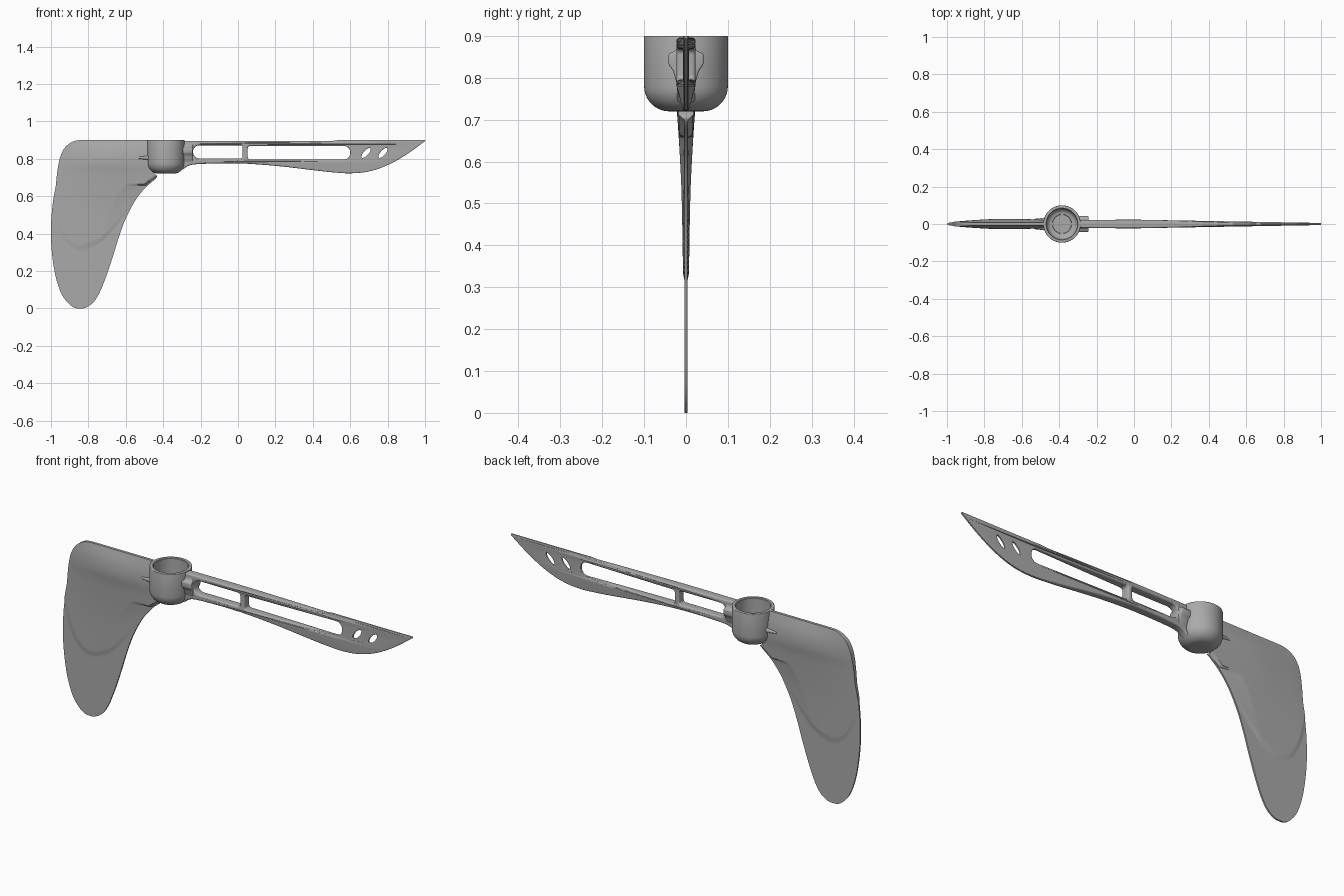
import bpy
import bmesh
from math import sin, cos, pi, radians, ceil
from mathutils import Vector, Matrix

cube = bpy.data.objects.get("Cube")
if cube:
    bpy.data.objects.remove(cube, do_unlink=True)

grey = bpy.data.materials.new("plain grey")
grey.use_nodes = True
grey.diffuse_color = (0.4, 0.4, 0.4, 1)
grey.node_tree.nodes["Principled BSDF"].inputs["Base Color"].default_value = grey.diffuse_color

HUB_X, HUB_TOP = -0.385, 0.9


def finish(name, bm, angle=35):
    """Turn a bmesh into a smooth-shaded grey object."""
    bmesh.ops.remove_doubles(bm, verts=bm.verts, dist=0.0002)
    bmesh.ops.recalc_face_normals(bm, faces=bm.faces)
    mesh = bpy.data.meshes.new(name)
    bm.to_mesh(mesh)
    bm.free()
    mesh.materials.append(grey)
    obj = bpy.data.objects.new(name, mesh)
    bpy.context.collection.objects.link(obj)
    bpy.ops.object.select_all(action="DESELECT")
    obj.select_set(True)
    bpy.context.view_layer.objects.active = obj
    bpy.ops.object.shade_smooth_by_angle(angle=radians(angle))
    return obj


def spline(points, steps):
    """Smooth path through points of any dimension."""
    pts = [Vector(p) for p in points]
    out = []
    for i in range(len(pts) - 1):
        a, b = pts[i], pts[i + 1]
        ta = (b - pts[max(i - 1, 0)]) / 2
        tb = (pts[min(i + 2, len(pts) - 1)] - a) / 2
        for k in range(steps):
            t = k / steps
            h = t * t * (3 - 2 * t)
            out.append(a * (1 - h) + b * h + ta * t * (1 - t) ** 2 - tb * t * t * (1 - t))
    return out + [pts[-1]]


def ramp(table, x):
    """Eased lookup in a table of (position, value)."""
    if x <= table[0][0]:
        return table[0][1]
    for (a, va), (b, vb) in zip(table, table[1:]):
        if x <= b:
            return va + (vb - va) * (x - a) / (b - a)
    return table[-1][1]


def smooth_table(points):
    return [tuple(p) for p in spline(points, 8)]


# Hub: a cup with a rounded base, turned around its axis
def quarter(cx, cz, r, start, end, n=10):
    return [(cx + r * cos(radians(start + (end - start) * k / n)),
             cz + r * sin(radians(start + (end - start) * k / n))) for k in range(n + 1)]


profile = [(0, 0.72)] + quarter(0.04, 0.78, 0.06, -90, 0)
profile += quarter(0.097, 0.897, 0.003, 0, 90, 3) + [(0.085, HUB_TOP), (0.082, 0.897)]
profile += quarter(0.052, 0.785, 0.03, 0, -90) + [(0.05, 0.75), (0, 0.75)]
bm = bmesh.new()
verts = [bm.verts.new((HUB_X + r, 0, z)) for r, z in profile]
edges = [bm.edges.new(pair) for pair in zip(verts, verts[1:])]
bmesh.ops.spin(bm, geom=verts + edges, cent=(HUB_X, 0, 0), axis=(0, 0, 1),
               angle=2 * pi, steps=64, use_duplicate=False)
finish("hub_cup", bm)

# Tail fin: rows of (height, rear edge, front edge) with a swollen core
fin_rows = spline([
    (0, -0.86, -0.83), (0.006, -0.88, -0.81), (0.03, -0.91, -0.775),
    (0.08, -0.945, -0.742), (0.17, -0.975, -0.705), (0.28, -0.993, -0.668),
    (0.38, -1, -0.637), (0.48, -0.998, -0.6), (0.58, -0.988, -0.547),
    (0.65, -0.975, -0.49), (0.7, -0.97, -0.435), (0.725, -0.967, -0.45),
    (0.77, -0.96, -0.475), (0.82, -0.947, -0.475), (0.86, -0.925, -0.475),
    (0.885, -0.895, -0.475), (0.897, -0.865, -0.475), (HUB_TOP, -0.83, -0.475)], 8)
core_edge = smooth_table([(-1, 0.62), (-0.97, 0.48), (-0.94, 0.4), (-0.9, 0.345), (-0.84, 0.32),
                          (-0.76, 0.345), (-0.7, 0.39), (-0.6, 0.51), (-0.5, 0.65), (-0.4, 0.72)])
swell_up = smooth_table([(0.32, 0), (0.5, 0.003), (0.6, 0.007), (0.71, 0.014),
                         (0.78, 0.021), (0.84, 0.016), (HUB_TOP, 0)])
swell_along = smooth_table([(-1, 0), (-0.9, 0.5), (-0.7, 1), (-0.47, 0.75)])


def fin_half(x, z, u):
    step = min(max((z - ramp(core_edge, x)) / 0.012, 0), 1)
    lip = min(1, (1 - u) * 4) if z < 0.66 else 1
    return 0.004 + step * lip * (0.003 + ramp(swell_up, z) * ramp(swell_along, x))


COLS = 56
bm = bmesh.new()
rings = []
for z, rear, front in fin_rows:
    row = [(rear + (front - rear) * k / COLS, k / COLS) for k in range(COLS + 1)]
    ring = [bm.verts.new((x, -fin_half(x, z, u), z)) for x, u in row]
    ring += [bm.verts.new((x, fin_half(x, z, u), z)) for x, u in reversed(row)]
    rings.append(ring)
for low, high in zip(rings, rings[1:]):
    for k in range(len(low)):
        bm.faces.new((low[k - 1], low[k], high[k], high[k - 1]))
bm.faces.new(rings[0])
bm.faces.new(rings[-1])
finish("tail_fin", bm)

# Small tapered ribs running from the hub on to both fin sides
bm = bmesh.new()
for side in (-1, 1):
    place = Matrix.Translation((-0.505, side * 0.022, 0.805)) @ Matrix.Rotation(-pi / 2, 4, "Y")
    bmesh.ops.create_cone(bm, cap_ends=True, segments=16, radius1=0.012, radius2=0.005,
                          depth=0.06, matrix=place)
finish("fin_ribs", bm)


# Arrow arm: flat outline with windows, rounded edges, thinning to the tip
def dense(points, step=0.03):
    out = []
    for i, p in enumerate(points):
        a, b = Vector(p[:2]), Vector(points[(i + 1) % len(points)][:2])
        n = max(1, ceil((b - a).length / step))
        out += [a.lerp(b, k / n) for k in range(n)]
    return out


def slot(x0, x1, z0, z1, r0, r1):
    """Window with its own corner radius at each end."""
    return dense(quarter(x0 + r0, z0 + r0, r0, 180, 270) + quarter(x1 - r1, z0 + r1, r1, 270, 360)
                 + quarter(x1 - r1, z1 - r1, r1, 0, 90) + quarter(x0 + r0, z1 - r0, r0, 90, 180))


def leaf_hole(cx, cz):
    tilt = Matrix.Rotation(radians(48), 2)
    return [Vector((cx, cz)) + tilt @ Vector((0.034 * cos(a), 0.013 * sin(a)))
            for a in (2 * pi * k / 32 for k in range(32))]


lower_edge = spline([(-0.295, 0.74), (-0.265, 0.762), (-0.2, 0.772), (0, 0.775), (0.2, 0.762),
                     (0.4, 0.739), (0.5, 0.728), (0.6, 0.722), (0.7, 0.732), (0.8, 0.766),
                     (0.9, 0.822), (1, 0.894)], 8)
outline = dense(lower_edge + [(1, HUB_TOP), (0.54, HUB_TOP), (0.51, 0.896), (-0.295, 0.896)])
shapes = [outline, slot(-0.24, 0.025, 0.802, 0.872, 0.033, 0.012),
          slot(0.052, 0.6, 0.796, 0.868, 0.012, 0.034),
          leaf_hole(0.685, 0.831), leaf_hole(0.775, 0.831)]

EDGE, HALF = 0.008, 0.022
curve = bpy.data.curves.new("arm_outline", "CURVE")
curve.dimensions = "2D"
curve.fill_mode = "BOTH"
curve.extrude = HALF - EDGE
curve.bevel_depth = EDGE
curve.bevel_resolution = 3
curve.offset = -EDGE
for shape in shapes:
    line = curve.splines.new("POLY")
    line.points.add(len(shape) - 1)
    for point, p in zip(line.points, shape):
        point.co = (p.x, p.y, 0, 1)
    line.use_cyclic_u = True
helper = bpy.data.objects.new("arm_outline", curve)
bpy.context.collection.objects.link(helper)
bpy.context.view_layer.update()
flat = bpy.data.meshes.new_from_object(helper.evaluated_get(bpy.context.evaluated_depsgraph_get()))
bpy.data.objects.remove(helper, do_unlink=True)

arm_half = smooth_table([(-0.3, 0.021), (0, 0.023), (0.2, 0.019), (0.4, 0.013),
                         (0.55, 0.008), (0.7, 0.006), (1, 0.006)])
bm = bmesh.new()
bm.from_mesh(flat)
bpy.data.meshes.remove(flat)
for v in bm.verts:
    x, height, depth = v.co
    v.co = (x, -depth * ramp(arm_half, x) / HALF, height)
finish("arrow_arm", bm)

# Bracket: shouldered block where the arm meets the hub
half_block = [(0.018, 0.89), (0.024, 0.865), (0.042, 0.858), (0.042, 0.832),
              (0.03, 0.815), (0.019, 0.775)]
bm = bmesh.new()
section = half_block + [(-y, z) for y, z in reversed(half_block)]
face = bm.faces.new([bm.verts.new((-0.298, y, z)) for y, z in section])
made = bmesh.ops.extrude_face_region(bm, geom=[face])["geom"]
bmesh.ops.translate(bm, vec=(0.056, 0, 0), verts=[g for g in made if isinstance(g, bmesh.types.BMVert)])
bmesh.ops.bevel(bm, geom=list(bm.edges), offset=0.005, segments=3, affect="EDGES", profile=0.5)
finish("arm_bracket", bm)
